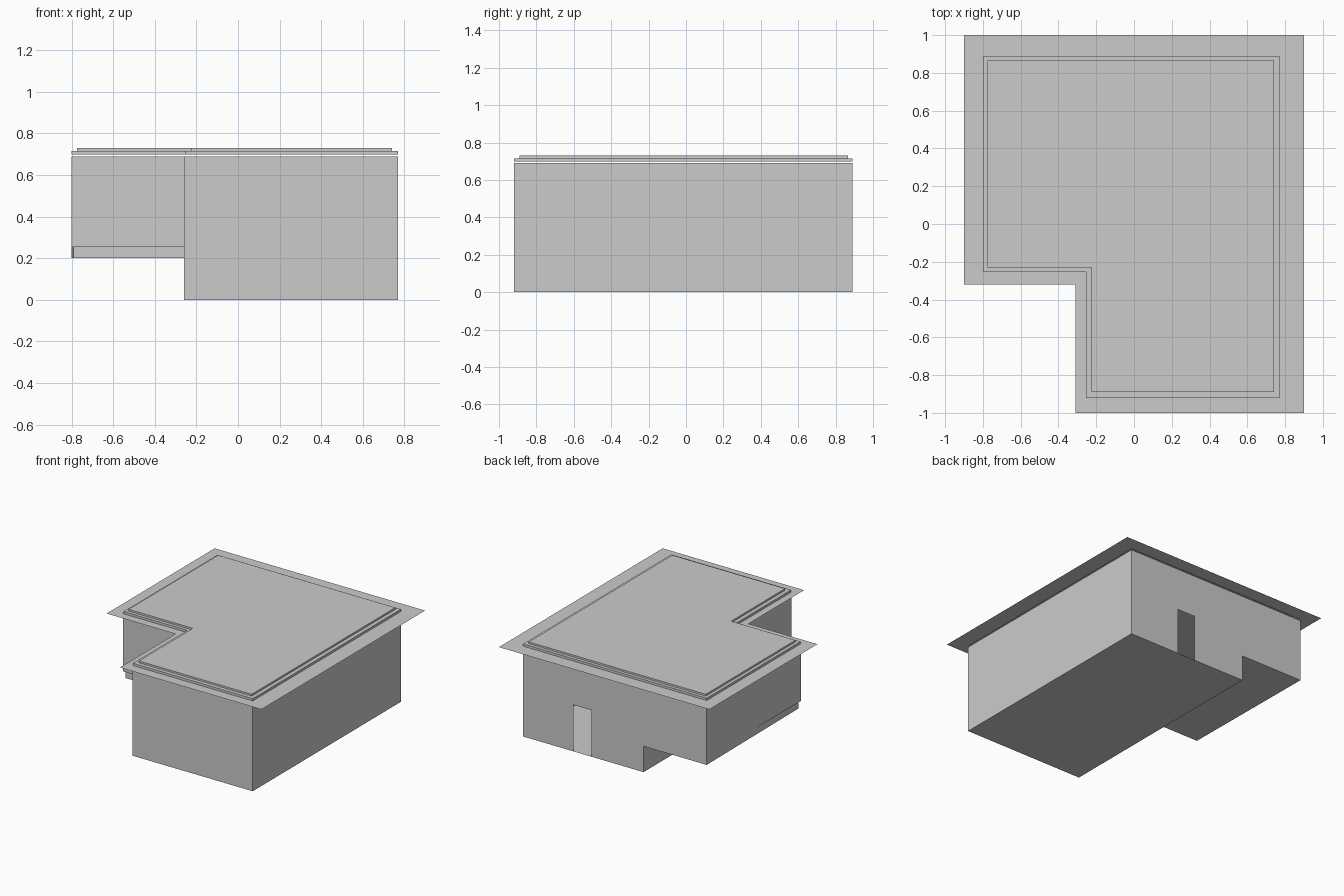
import bpy, bmesh

if "Cube" in bpy.data.objects:
    bpy.data.objects.remove(bpy.data.objects["Cube"])

# Main levels and wall lines
TOP, WING = 0.69, 0.255
X0, XM, X1 = -0.80, -0.26, 0.77
Y0, YM, Y1 = -0.92, -0.26, 0.89


def make(name, build):
    bm = bmesh.new()
    build(bm)
    bmesh.ops.remove_doubles(bm, verts=bm.verts, dist=1e-5)
    bmesh.ops.recalc_face_normals(bm, faces=bm.faces)
    mesh = bpy.data.meshes.new(name)
    bm.to_mesh(mesh)
    bm.free()
    obj = bpy.data.objects.new(name, mesh)
    bpy.context.collection.objects.link(obj)
    return obj


def face(bm, pts):
    return bm.faces.new([bm.verts.new(p) for p in pts])


def l_loop(x0, xm, x1, y0, ym, y1):
    return [(xm, y0), (x1, y0), (x1, y1), (x0, y1), (x0, ym), (xm, ym)]


def band(bm, low, z_low, high, z_high):
    """Ring of quads joining two matching outlines."""
    n = len(low)
    for i in range(n):
        j = (i + 1) % n
        face(bm, [(*low[i], z_low), (*low[j], z_low), (*high[j], z_high), (*high[i], z_high)])


# Thin wall shell: main block, raised wing, and a back wall with a door opening
def walls(bm):
    def panel(a, b, z):
        face(bm, [(*a, z), (*b, z), (*b, TOP), (*a, TOP)])
    panel((XM, Y0), (X1, Y0), 0)
    panel((X1, Y0), (X1, Y1), 0)
    panel((XM, YM), (XM, Y0), 0)
    panel((X0, Y1), (X0, YM), WING)
    panel((X0, YM), (XM, YM), WING)
    back = [(X0, WING), (X0, TOP), (X1, TOP), (X1, 0), (0.34, 0), (0.34, 0.36),
            (0.185, 0.36), (0.185, 0), (XM, 0), (XM, WING)]
    face(bm, [(x, Y1, z) for x, z in back])
    # low wall under the wing, and the wing's floor
    face(bm, [(XM, YM, 0), (XM, Y1, 0), (XM, Y1, WING), (XM, YM, WING)])
    face(bm, [(X0, YM, WING), (XM, YM, WING), (XM, Y1, WING), (X0, Y1, WING)])


# Ground floor
def floor(bm):
    face(bm, [(XM, Y0, 0), (X1, Y0, 0), (X1, Y1, 0), (XM, Y1, 0)])


# Slightly recessed base strip below the wing
def wing_base(bm):
    plan = [(-0.79, -0.245), (XM, -0.245), (XM, Y1), (X0, Y1)]
    band(bm, plan, 0.20, plan, WING)
    face(bm, [(*p, 0.20) for p in plan])


# Flat roof: thin eaves and two shallow steps
def roof(bm):
    eave = l_loop(-0.90, -0.31, 0.90, -1.0, -0.32, 1.0)
    step1 = l_loop(X0, -0.255, X1, Y0, -0.255, Y1)
    step2 = l_loop(-0.775, -0.225, 0.74, -0.89, -0.23, 0.865)
    band(bm, eave, 0.698, step1, 0.698)
    band(bm, step1, 0.698, step1, 0.716)
    band(bm, step1, 0.716, step2, 0.716)
    band(bm, step2, 0.716, step2, 0.73)
    face(bm, [(*p, 0.73) for p in step2])


make("walls", walls)
make("floor", floor)
make("wing_base", wing_base)
make("roof", roof)
